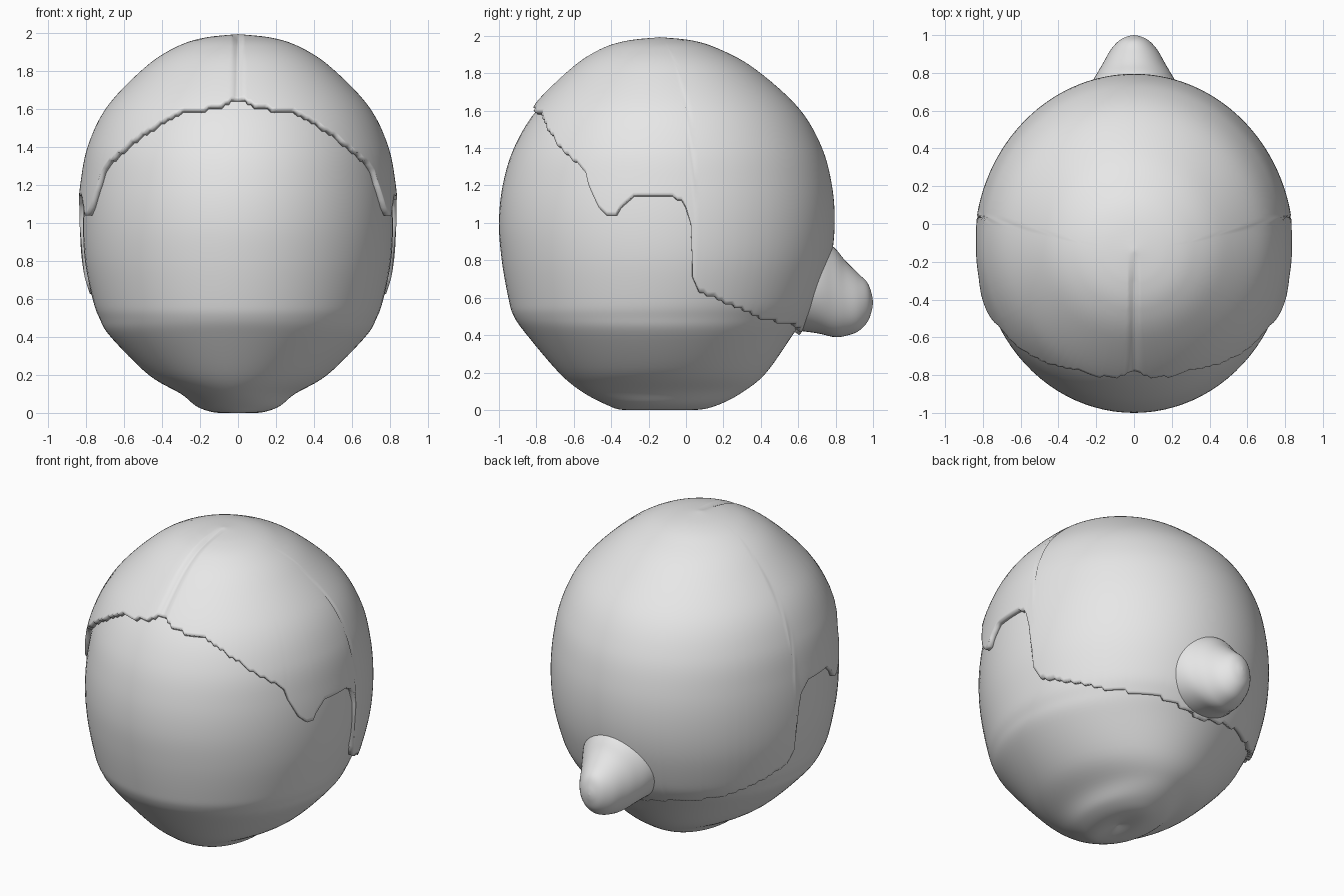
import bpy
import bmesh
from math import sin, cos, pi, degrees
from mathutils import Vector

cube = bpy.data.objects.get("Cube")
if cube:
    bpy.data.objects.remove(cube, do_unlink=True)

GREY = (0.8, 0.8, 0.8, 1)
grey = bpy.data.materials.new("plain grey")
grey.use_nodes = True
grey.diffuse_color = GREY
grey.node_tree.nodes["Principled BSDF"].inputs["Base Color"].default_value = GREY

# Head rings: height, half width, front y, back y
HEAD = [
    (.02, 0, -.15, -.15), (.0, .10, -.33, .05), (.03, .21, -.43, .18),
    (.1, .30, -.56, .31), (.2, .47, -.68, .43), (.4, .67, -.85, .57),
    (.5, .73, -.92, .64), (.6, .765, -.95, .69), (.8, .805, -.985, .745),
    (1.0, .815, -1.0, .765), (1.2, .80, -.98, .75), (1.4, .76, -.92, .695),
    (1.6, .66, -.80, .575), (1.8, .465, -.60, .35), (1.9, .31, -.45, .17),
    (1.945, .17, -.31, .03), (1.963, 0, -.14, -.14)]

# Hairline: angle round from the front, height
HAIRLINE = [
    (0, 1.65), (3, 1.64), (8, 1.6), (27, 1.57), (40, 1.47), (53, 1.35),
    (61, 1.27), (68, 1.06), (73, 1.03), (76, 1.1), (80, 1.14), (93, 1.14),
    (97, 1.1), (99.5, .98), (100.5, .71), (103, .65), (115, .58),
    (133, .5), (158, .47), (180, .42)]

# Bun rings: y, half width, low z, high z
BUN = [
    (.55, .30, .43, .95), (.7, .25, .41, .93), (.79, .20, .39, .87),
    (.85, .165, .395, .80), (.92, .125, .42, .73), (.97, .08, .47, .68),
    (.993, .035, .53, .62), (1.0, 0, .575, .575)]


def spline(table, u):
    """Smooth interpolation through the rows of a table."""
    last = len(table) - 1
    i = min(int(u), last - 1)
    t = u - i
    rows = [table[max(0, min(last, i + k))] for k in (-1, 0, 1, 2)]
    return [b + t * ((c - a) + t * ((2 * a - 5 * b + 4 * c - d)
            + t * (3 * b - a - 3 * c + d))) / 2
            for a, b, c, d in zip(*rows)]


def head_point(u, phi):
    z, hw, front, back = spline(HEAD, u)
    return Vector((hw * sin(phi),
                   (front + back) / 2 - (back - front) / 2 * cos(phi), z))


def ring_at_height(z):
    low, high = 2.0, len(HEAD) - 1.0
    for _ in range(24):
        mid = (low + high) / 2
        if spline(HEAD, mid)[0] < z:
            low = mid
        else:
            high = mid
    return low


def hairline(phi):
    a = degrees(phi)
    a = min(a, 360 - a)
    for (a0, z0), (a1, z1) in zip(HAIRLINE, HAIRLINE[1:]):
        if a <= a1 + 1e-6:
            z = z0 + (z1 - z0) * (a - a0) / (a1 - a0)
            return round(z / .02) * .02      # small ragged steps
    return HAIRLINE[-1][1]


def surface(name, point, rows, cols):
    """Mesh from point(t, phi), closed round phi, t from 0 to 1."""
    bm = bmesh.new()
    grid = [[bm.verts.new(point(i / rows, 2 * pi * j / cols))
             for j in range(cols)] for i in range(rows + 1)]
    for r0, r1 in zip(grid, grid[1:]):
        for j in range(cols):
            k = (j + 1) % cols
            bm.faces.new((r0[j], r0[k], r1[k], r1[j]))
    bmesh.ops.remove_doubles(bm, verts=bm.verts, dist=1e-5)
    mesh = bpy.data.meshes.new(name)
    bm.to_mesh(mesh)
    bm.free()
    mesh.materials.append(grey)
    obj = bpy.data.objects.new(name, mesh)
    bpy.context.collection.objects.link(obj)
    bpy.ops.object.select_all(action='DESELECT')
    obj.select_set(True)
    bpy.context.view_layer.objects.active = obj
    bpy.ops.object.shade_smooth_by_angle(angle=pi / 3)
    return obj


# Head
surface("head", lambda t, phi: head_point(t * (len(HEAD) - 1), phi), 96, 96)

# Hair cap with a parting groove at the front
CENTRE = Vector((0, -.1, 1.05))
COLS = 240
starts = [ring_at_height(hairline(2 * pi * j / COLS)) for j in range(COLS)]


def hair_point(t, phi):
    start = starts[round(phi / (2 * pi) * COLS) % COLS]
    p = head_point(start + (len(HEAD) - 1 - start) * t, phi)
    lift = .03
    if p.y < -.15:
        fade = min(1, (-.15 - p.y) / .15)
        lift -= .014 * fade * max(0, 1 - abs(p.x) / .03)
    return p + (p - CENTRE).normalized() * lift


hair = surface("hair", hair_point, 64, COLS)
shell = hair.modifiers.new("thickness", 'SOLIDIFY')
shell.thickness = .04
shell.offset = -1


# Bun at the nape
def bun_point(t, phi):
    y, hw, low, high = spline(BUN, t * (len(BUN) - 1))
    return Vector((hw * sin(phi), y,
                   (low + high) / 2 + (high - low) / 2 * cos(phi)))


surface("hair_bun", bun_point, 40, 48)
